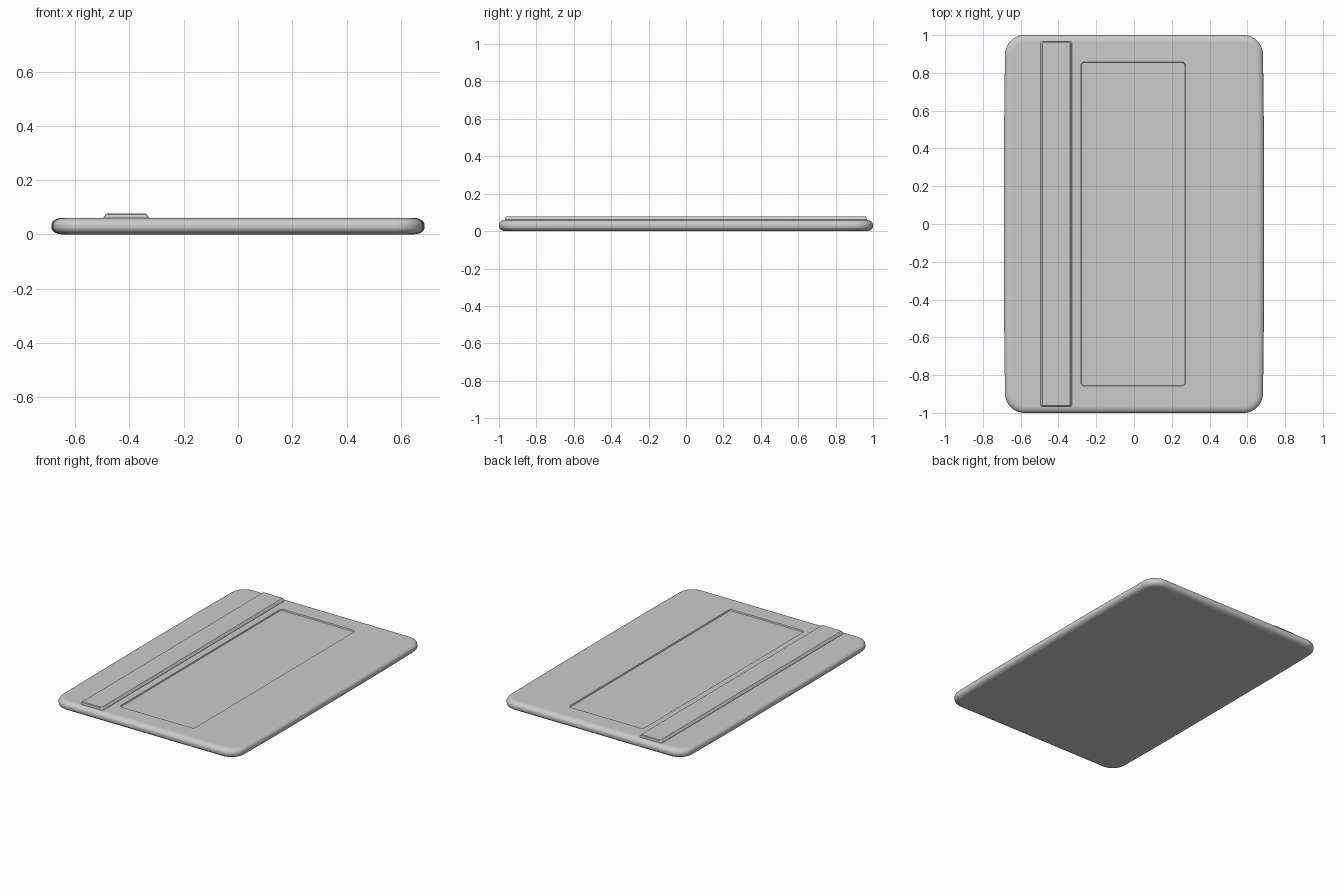
import bpy
import bmesh
from math import sin, cos, pi, radians

cube = bpy.data.objects.get("Cube")
if cube:
    bpy.data.objects.remove(cube, do_unlink=True)

grey = bpy.data.materials.new("plain grey")
grey.use_nodes = True
grey.diffuse_color = (0.6, 0.6, 0.6, 1)
shader = next(n for n in grey.node_tree.nodes if n.type == 'BSDF_PRINCIPLED')
shader.inputs["Base Color"].default_value = (0.6, 0.6, 0.6, 1)

CORNER_STEPS = 10
SIDE_STEPS = 8


def outline(cx, hx, hy, radius, bulge=0.0):
    """Rounded rectangle whose long sides may bow outwards a little."""
    points = []
    for sx, sy, start in ((1, 1, 0), (-1, 1, 1), (-1, -1, 2), (1, -1, 3)):
        for i in range(CORNER_STEPS + 1):
            a = (start + i / CORNER_STEPS) * pi / 2
            points.append((sx * (hx - radius) + radius * cos(a),
                           sy * (hy - radius) + radius * sin(a)))
        # extra points along the long sides
        if start in (1, 3):
            for i in range(1, SIDE_STEPS):
                y = sy * (hy - radius) * (1 - 2 * i / SIDE_STEPS)
                points.append((sx * hx, y))
    return [(cx + x * (1 - bulge * abs(y / hy) ** 4), y) for x, y in points]


def stack(name, rings):
    """Skin a list of (outline, height) rings and cap both ends."""
    bm = bmesh.new()
    loops = [[bm.verts.new((x, y, z)) for x, y in pts] for pts, z in rings]
    for low, high in zip(loops, loops[1:]):
        for i in range(len(low)):
            j = (i + 1) % len(low)
            bm.faces.new((low[i], low[j], high[j], high[i]))
    bm.faces.new(loops[0][::-1])
    bm.faces.new(loops[-1])
    mesh = bpy.data.meshes.new(name)
    bm.to_mesh(mesh)
    bm.free()
    mesh.materials.append(grey)
    mesh.shade_smooth()
    mesh.set_sharp_from_angle(angle=radians(35))
    obj = bpy.data.objects.new(name, mesh)
    bpy.context.collection.objects.link(obj)
    obj.modifiers.new("Even Shading", 'WEIGHTED_NORMAL').keep_sharp = True
    return obj


# Slab: soft rounded rim, flat top with a shallow recessed panel
HEIGHT, RIM_IN, RIM_UP = 0.06, 0.038, 0.026
rings = []


def rim(angle, z):
    inset = RIM_IN * (1 - cos(angle))
    return outline(0, 0.688 - inset, 1.0 - inset, 0.1 - inset, 0.012), z


STEPS = 7
for k in range(STEPS + 1):
    a = pi / 2 * (1 - k / STEPS)
    rings.append(rim(a, RIM_UP * (1 - sin(a))))
for k in range(STEPS + 1):
    a = pi / 2 * k / STEPS
    rings.append(rim(a, HEIGHT - RIM_UP * (1 - sin(a))))
rings.append((outline(-0.004, 0.277, 0.858, 0.02), HEIGHT))
rings.append((outline(-0.004, 0.274, 0.855, 0.017), HEIGHT - 0.008))
stack("slab", rings)

# Raised strip along the right side
stack("raised_strip", [
    (outline(-0.412, 0.084, 0.967, 0.012), 0.04),
    (outline(-0.412, 0.084, 0.967, 0.012), 0.062),
    (outline(-0.412, 0.079, 0.966, 0.01), 0.067),
    (outline(-0.412, 0.077, 0.965, 0.01), 0.073),
    (outline(-0.412, 0.072, 0.961, 0.008), 0.077),
])
